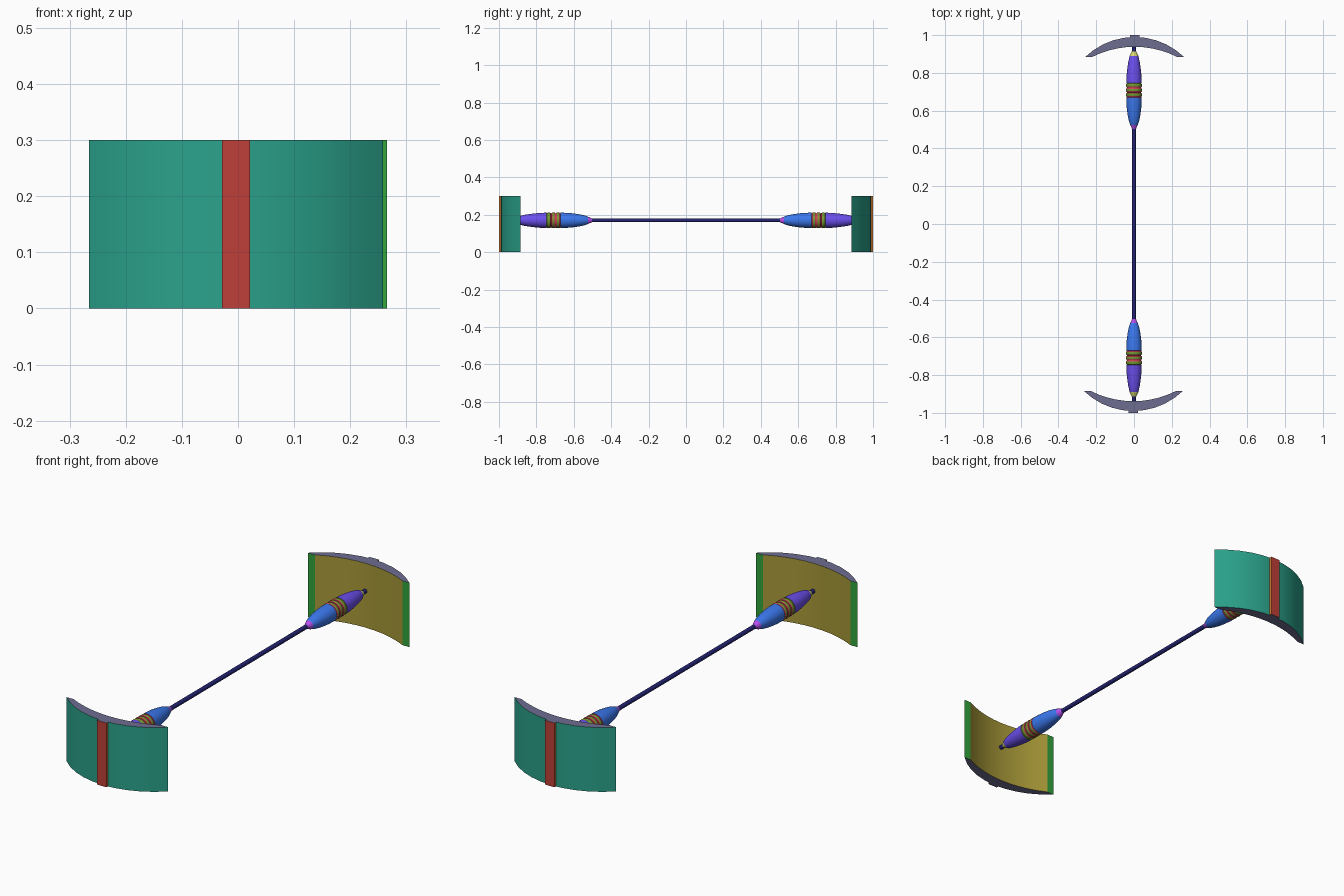
import bpy, bmesh, math
from mathutils import Matrix, Vector, Color

if "Cube" in bpy.data.objects:
    bpy.data.objects.remove(bpy.data.objects["Cube"])

AXIS_Z = 0.17
COLOURS = {
    "teal": (0.165, 0.635, 0.545), "red": (0.75, 0.25, 0.22), "slate": (0.43, 0.43, 0.57),
    "olive": (0.66, 0.60, 0.22), "green": (0.19, 0.64, 0.23), "orange": (0.80, 0.47, 0.20),
    "navy": (0.14, 0.14, 0.45), "blue": (0.23, 0.47, 0.93), "purple": (0.42, 0.31, 0.93),
    "pink": (0.72, 0.31, 0.93), "moss": (0.45, 0.60, 0.20), "rose": (0.82, 0.25, 0.33),
    "cream": (0.85, 0.85, 0.45)}
MATS = {}
for key, rgb in COLOURS.items():
    MATS[key] = bpy.data.materials.new(key)
    MATS[key].diffuse_color = (*Color(rgb).from_srgb_to_scene_linear(), 1)


def finish(name, bm, pick, turn):
    """Colour each face with pick(centre, normal), then turn and smooth the part."""
    bmesh.ops.recalc_face_normals(bm, faces=bm.faces[:])
    bm.normal_update()
    names = [pick(f.calc_center_median(), f.normal) for f in bm.faces]
    used = sorted(set(names))
    for f, n in zip(bm.faces, names):
        f.material_index = used.index(n)
    bm.transform(Matrix.Rotation(turn, 4, 'Z'))
    me = bpy.data.meshes.new(name)
    for n in used:
        me.materials.append(MATS[n])
    bm.to_mesh(me)
    bm.free()
    ob = bpy.data.objects.new(name, me)
    bpy.context.collection.objects.link(ob)
    bpy.ops.object.select_all(action='DESELECT')
    ob.select_set(True)
    bpy.context.view_layer.objects.active = ob
    bpy.ops.object.shade_smooth_by_angle(angle=math.radians(20))
    return ob


def lathe(name, profile, pick, turn, segs=32):
    """Revolve (y, radius) points about the rod axis."""
    bm = bmesh.new()
    rings = []
    for y, r in profile:
        rings.append([bm.verts.new((r * math.cos(a), y, AXIS_Z + r * math.sin(a)))
                      for a in (2 * math.pi * i / segs for i in range(segs))])
    for a, b in zip(rings, rings[1:]):
        for i in range(segs):
            j = (i + 1) % segs
            bm.faces.new((a[i], a[j], b[j], b[i]))
    bm.faces.new(rings[0])
    bm.faces.new(rings[-1])
    return finish(name, bm, pick, turn)


def extrude_up(name, outline, height, pick, turn):
    bm = bmesh.new()
    face = bm.faces.new([bm.verts.new((x, y, 0)) for x, y in outline])
    ext = bmesh.ops.extrude_face_region(bm, geom=[face])
    bmesh.ops.translate(bm, vec=Vector((0, 0, height)),
                        verts=[v for v in ext['geom'] if isinstance(v, bmesh.types.BMVert)])
    return finish(name, bm, pick, turn)


def arc(cx, top, half, sag, n):
    """Points of a shallow arc from -half to +half, peaking at y = top."""
    r = (half * half + sag * sag) / (2 * sag)
    a = math.asin(half / r)
    return [(cx + r * math.sin(t), top - r + r * math.cos(t))
            for t in (-a + 2 * a * i / n for i in range(n + 1))]


# Grip: tapered halves with three rounded beads between
grip = [(0.502, 0.010), (0.525, 0.020), (0.545, 0.027), (0.575, 0.033),
        (0.61, 0.038), (0.645, 0.0405), (0.67, 0.041)]
for k in range(3):
    start = 0.672 + k * 0.025
    grip += [(start + 0.0235 * (0.5 - 0.5 * math.cos(math.pi * i / 6)),
              0.037 + 0.005 * math.sin(math.pi * i / 6)) for i in range(7)]
grip += [(0.747, 0.041), (0.78, 0.040), (0.82, 0.036), (0.86, 0.030),
         (0.89, 0.023), (0.914, 0.011)]


def grip_colour(c, n):
    bands = [(0.525, "pink"), (0.67, "blue"), (0.6785, "rose"), (0.690, "moss"),
             (0.7035, "rose"), (0.716, "moss"), (0.7285, "rose"), (0.747, "moss"),
             (0.89, "purple"), (9, "cream")]
    return next(name for limit, name in bands if c.y < limit)


# Crescent plate outline, seen from above
CX = 0.0035
outer = arc(CX, 0.990, 0.262, 0.106, 10)
inner = arc(CX, 0.938, 0.226, 0.054, 10)
plate = outer + inner[::-1]
strip = [(CX - 0.025, 0.975), (CX + 0.025, 0.975), (CX + 0.025, 1.0), (CX - 0.025, 1.0)]


def plate_colour(c, n):
    if abs(n.z) > 0.5:
        return "slate"
    if n.y > 0:
        return "teal"
    return "green" if abs(c.x - CX) > 0.23 else "olive"


def rib_colour(c, n):
    if abs(n.z) > 0.5:
        return "slate"
    return "orange" if abs(n.x) > 0.5 else "red"


# Both ends, the front one turned half way round
for side, turn in (("back", 0.0), ("front", math.pi)):
    extrude_up(side + "_curved_plate", plate, 0.30, plate_colour, turn)
    extrude_up(side + "_plate_rib", strip, 0.30, rib_colour, turn)
    lathe(side + "_grip", grip, grip_colour, turn)

# Long connecting rod
lathe("rod", [(-0.945, 0.010), (0.945, 0.010)], lambda c, n: "navy", 0.0, 24)

for m in bpy.data.materials:
    if m.users and not m.is_grease_pencil:
        m.use_nodes = True
        m.node_tree.nodes["Principled BSDF"].inputs["Base Color"].default_value = m.diffuse_color
